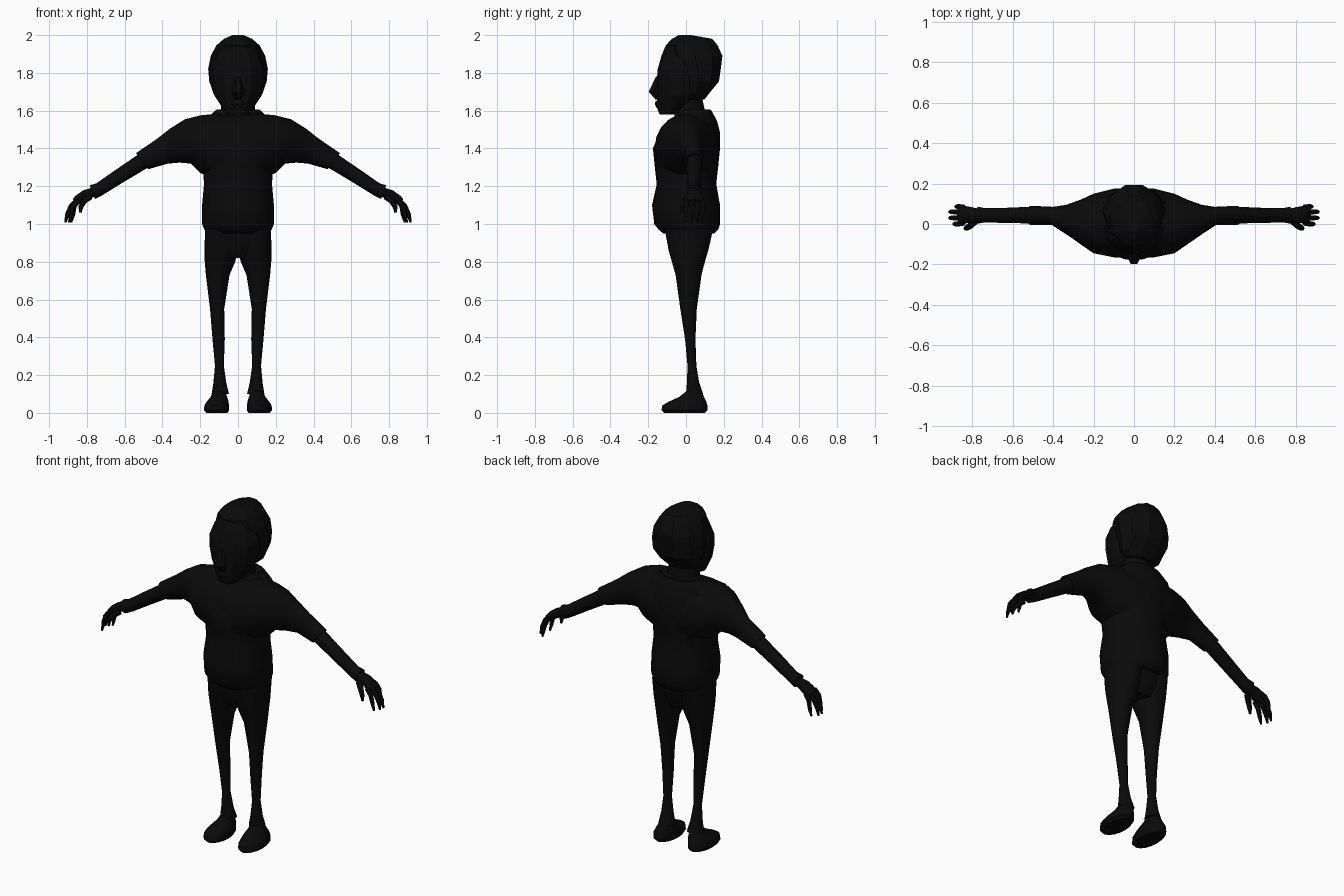
import bpy
import bmesh
from math import cos, sin, pi, radians
from mathutils import Vector

default = bpy.data.objects.get("Cube")
if default:
    bpy.data.objects.remove(default, do_unlink=True)

# One near-black material for the whole figure
black = bpy.data.materials.new("matte black")
black.use_nodes = True
color = (0.003, 0.003, 0.003, 1)
black.diffuse_color = color
black.node_tree.nodes["Principled BSDF"].inputs["Base Color"].default_value = color


def shade(obj, angle):
    for poly in obj.data.polygons:
        poly.use_smooth = True
    obj.data.set_sharp_from_angle(angle=radians(angle))


def skin(name, rings, angle):
    """Bridge a series of equal point rings into a closed solid."""
    bm = bmesh.new()
    loops = [[bm.verts.new(p) for p in ring] for ring in rings]
    count = len(loops[0])
    for low, high in zip(loops, loops[1:]):
        for i in range(count):
            j = (i + 1) % count
            bm.faces.new((low[i], low[j], high[j], high[i]))
    bm.faces.new(loops[0])
    bm.faces.new(loops[-1])
    bmesh.ops.recalc_face_normals(bm, faces=bm.faces)
    mesh = bpy.data.meshes.new(name)
    bm.to_mesh(mesh)
    bm.free()
    mesh.materials.append(black)
    obj = bpy.data.objects.new(name, mesh)
    bpy.context.collection.objects.link(obj)
    shade(obj, angle)
    return obj


def loft(name, sections, side=1, count=16, angle=40):
    """Each section: two opposite points (x, z) and the front and back y."""
    rings = []
    for ax, az, bx, bz, front, back in sections:
        ring = []
        for i in range(count):
            # Half a step of offset leaves the seams symmetric
            t = 2 * pi * i / count
            k = (1 + cos(t)) / 2
            y = (front + back) / 2 + sin(t) * (back - front) / 2
            ring.append((side * (ax + (bx - ax) * k), y, az + (bz - az) * k))
        rings.append(ring)
    return skin(name, rings, angle)


def stack(name, levels, **options):
    """Centred horizontal sections: height, half width, front, back."""
    return loft(name, [(-w, z, w, z, f, b) for z, w, f, b in levels], **options)


def upright(name, levels, side, **options):
    """Off-centre horizontal sections: height, inner x, outer x, front, back."""
    return loft(name, [(i, z, o, z, f, b) for z, i, o, f, b in levels], side, **options)


def tube(name, path, radii, side=1, count=6):
    """Tapered round tube along a short path."""
    points = [Vector((side * x, y, z)) for x, y, z in path]
    rings = []
    for n, p in enumerate(points):
        along = (points[min(n + 1, len(points) - 1)] - points[max(n - 1, 0)]).normalized()
        u = along.cross(Vector((0, 1, 0))).normalized()
        v = along.cross(u)
        rings.append([p + radii[n] * (u * cos(2 * pi * i / count) + v * sin(2 * pi * i / count))
                      for i in range(count)])
    return skin(name, rings, 50)


def unite(base, others, angle=40):
    """Merge solids into the first one and remove the leftovers."""
    for other in others:
        mod = base.modifiers.new("union", "BOOLEAN")
        mod.operation = "UNION"
        mod.solver = "EXACT"
        mod.object = other
    graph = bpy.context.evaluated_depsgraph_get()
    mesh = bpy.data.meshes.new_from_object(base.evaluated_get(graph))
    base.modifiers.clear()
    base.data = mesh
    for other in others:
        bpy.data.objects.remove(other, do_unlink=True)
    shade(base, angle)


# Sweater: body united with one loft running from cuff to cuff
sweater = stack("sweater", [
    (.95, .165, -.12, .15), (.97, .178, -.145, .17), (1, .19, -.168, .18),
    (1.1, .19, -.18, .18), (1.21, .18, -.155, .16), (1.3, .185, -.165, .17),
    (1.4, .2, -.175, .18), (1.485, .2, -.14, .18), (1.545, .18, -.075, .165),
    (1.6, .12, -.01, .135)], count=24)
half = [
    (.54, 1.375, .475, 1.29, -.005, .09), (.43, 1.45, .37, 1.32, -.005, .085),
    (.36, 1.505, .31, 1.325, -.05, .095), (.28, 1.555, .25, 1.32, -.1, .12),
    (.2, 1.575, .2, 1.27, -.145, .15), (.1, 1.585, .1, 1.23, -.165, .175)]
mirrored = [(-a, az, -b, bz, f, k) for a, az, b, bz, f, k in reversed(half)]
unite(sweater, [loft("sleeves", half + mirrored, count=20)])

# Trousers: hips united with two legs
hips = stack("trousers", [
    (.98, .168, -.11, .14), (.88, .17, -.095, .12), (.82, .1, -.06, .09)], count=20)
legs = [upright("leg", [
    (.97, .002, .174, -.112, .143), (.86, .001, .178, -.092, .118),
    (.8, .015, .176, -.075, .1), (.73, .045, .17, -.055, .082),
    (.55, .073, .148, -.03, .057), (.39, .07, .135, -.005, .05),
    (.25, .075, .122, .008, .055), (.16, .062, .13, .005, .07),
    (.1, .048, .14, 0, .09)], s) for s in (1, -1)]
unite(hips, legs)

# Neck and collar
stack("neck", [(1.5, .09, -.06, .1), (1.6, .09, -.062, .1), (1.67, .088, -.06, .085)])
stack("collar", [(1.53, .135, -.07, .14), (1.575, .14, -.06, .145), (1.605, .115, -.03, .13)])

# Head: faceted face, hair, nose and lips
stack("face", [
    (1.58, .055, -.14, -.06), (1.62, .085, -.155, .05), (1.68, .125, -.152, .09),
    (1.755, .143, -.155, .1), (1.82, .146, -.15, .1), (1.89, .12, -.13, .1),
    (1.94, .08, -.11, .05)], count=12, angle=15)
stack("hair", [
    (1.66, .095, -.01, .1), (1.69, .13, -.02, .125), (1.755, .152, -.04, .18),
    (1.82, .158, -.065, .19), (1.89, .144, -.105, .2), (1.945, .115, -.115, .175),
    (1.98, .075, -.08, .145), (2, .03, -.04, .03)], count=10, angle=15)
stack("nose", [
    (1.66, .02, -.165, -.13), (1.7, .032, -.202, -.13), (1.78, .012, -.162, -.13)],
    count=6, angle=15)
stack("lips", [
    (1.618, .02, -.158, -.13), (1.635, .04, -.165, -.12), (1.652, .025, -.16, -.13)],
    count=8, angle=15)

# Forearms, hands, fingers and shoes on both sides
for side, label in ((1, "left"), (-1, "right")):
    loft(label + "_forearm", [
        (.46, 1.41, .42, 1.33, .005, .083), (.54, 1.36, .5, 1.285, .003, .085),
        (.65, 1.285, .62, 1.213, .005, .08), (.75, 1.215, .722, 1.15, .008, .078),
        (.785, 1.205, .757, 1.132, .002, .085)], side, count=12)
    loft(label + "_hand", [
        (.765, 1.195, .75, 1.148, .02, .072), (.82, 1.178, .79, 1.132, .005, .085),
        (.862, 1.148, .835, 1.108, .0, .093), (.875, 1.13, .85, 1.1, .005, .09)],
        side, count=10)
    tips = {"index": (0, -.02), "middle": (.03, 0), "ring": (.06, 0), "little": (.086, -.03)}
    for finger, (y, shift) in tips.items():
        tube(f"{label}_{finger}_finger",
             [(.845, y * .9 + .005, 1.128), (.883 + shift / 2, y, 1.095),
              (.904 + shift, y, 1.05), (.914 + shift, y, 1.008)],
             [.015, .014, .012, .006], side)
    tube(label + "_thumb",
         [(.785, .015, 1.145), (.815, -.012, 1.122), (.832, -.022, 1.09), (.835, -.022, 1.06)],
         [.018, .016, .013, .007], side)
    upright(label + "_shoe", [
        (0, .055, .168, -.115, .1), (.015, .047, .18, -.13, .114),
        (.04, .048, .178, -.125, .113), (.06, .05, .165, -.09, .107),
        (.085, .058, .145, -.035, .095), (.12, .068, .128, .008, .08)], side)
